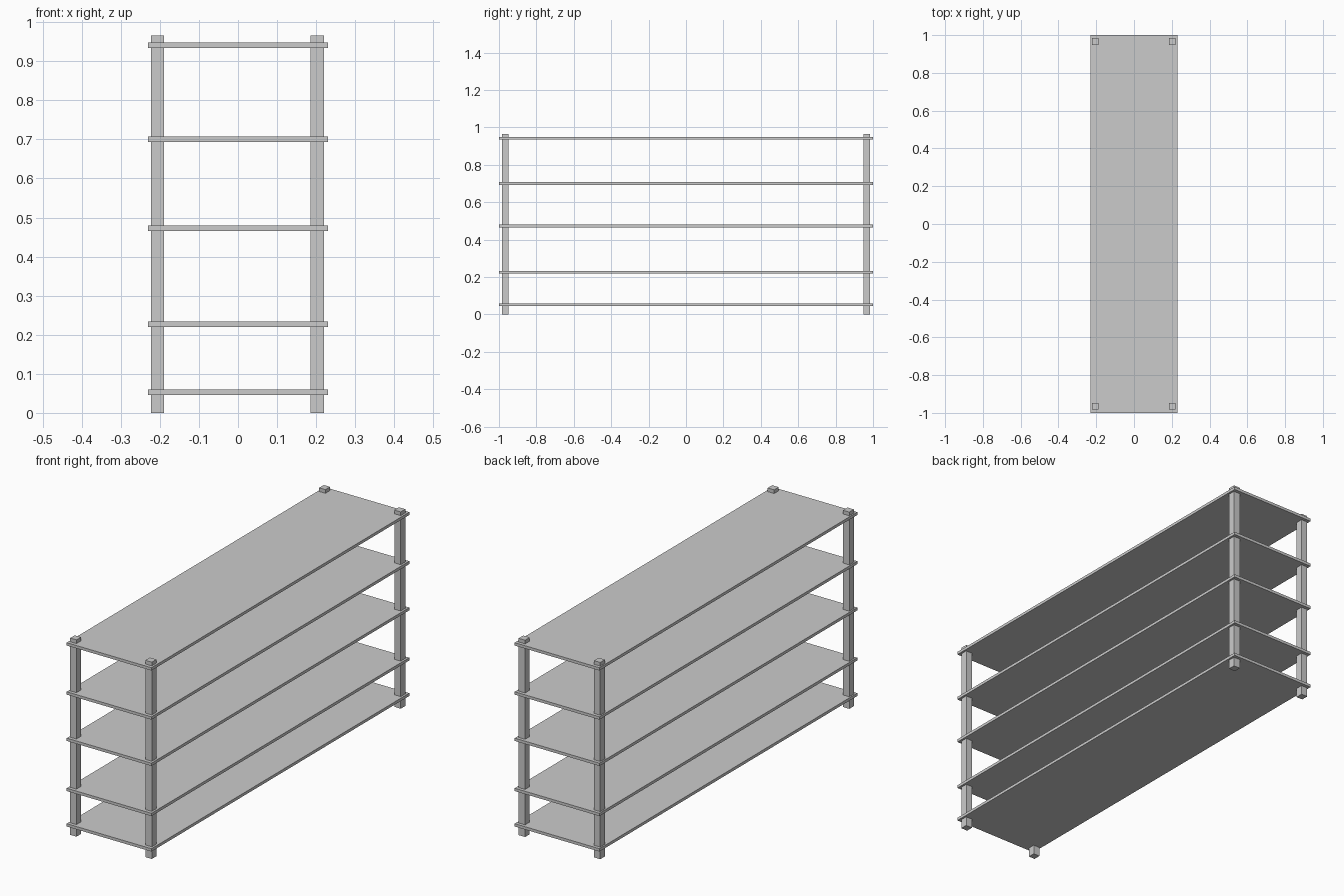
import bpy

if "Cube" in bpy.data.objects:
    bpy.data.objects.remove(bpy.data.objects["Cube"])


def box(name, lo, hi):
    """Axis-aligned box between two corners."""
    bpy.ops.mesh.primitive_cube_add(size=1, location=[(a + b) / 2 for a, b in zip(lo, hi)])
    ob = bpy.context.object
    ob.name = name
    ob.scale = [b - a for a, b in zip(lo, hi)]
    bpy.ops.object.transform_apply(location=False, rotation=False, scale=True)
    return ob


HEIGHT = 0.966
THICK = 0.014

# Shelves, uneven spacing
for i, z in enumerate((0.0525, 0.2265, 0.4725, 0.700, 0.941), 1):
    box(f"shelf_{i}", (-0.23, -1, z - THICK / 2), (0.23, 1, z + THICK / 2))

# Square corner posts running through every shelf
for side, x0, x1 in (("left", -0.223, -0.189), ("right", 0.185, 0.220)):
    for end, y0, y1 in (("front", -0.983, -0.948), ("back", 0.948, 0.984)):
        box(f"{end}_{side}_post", (x0, y0, 0), (x1, y1, HEIGHT))
